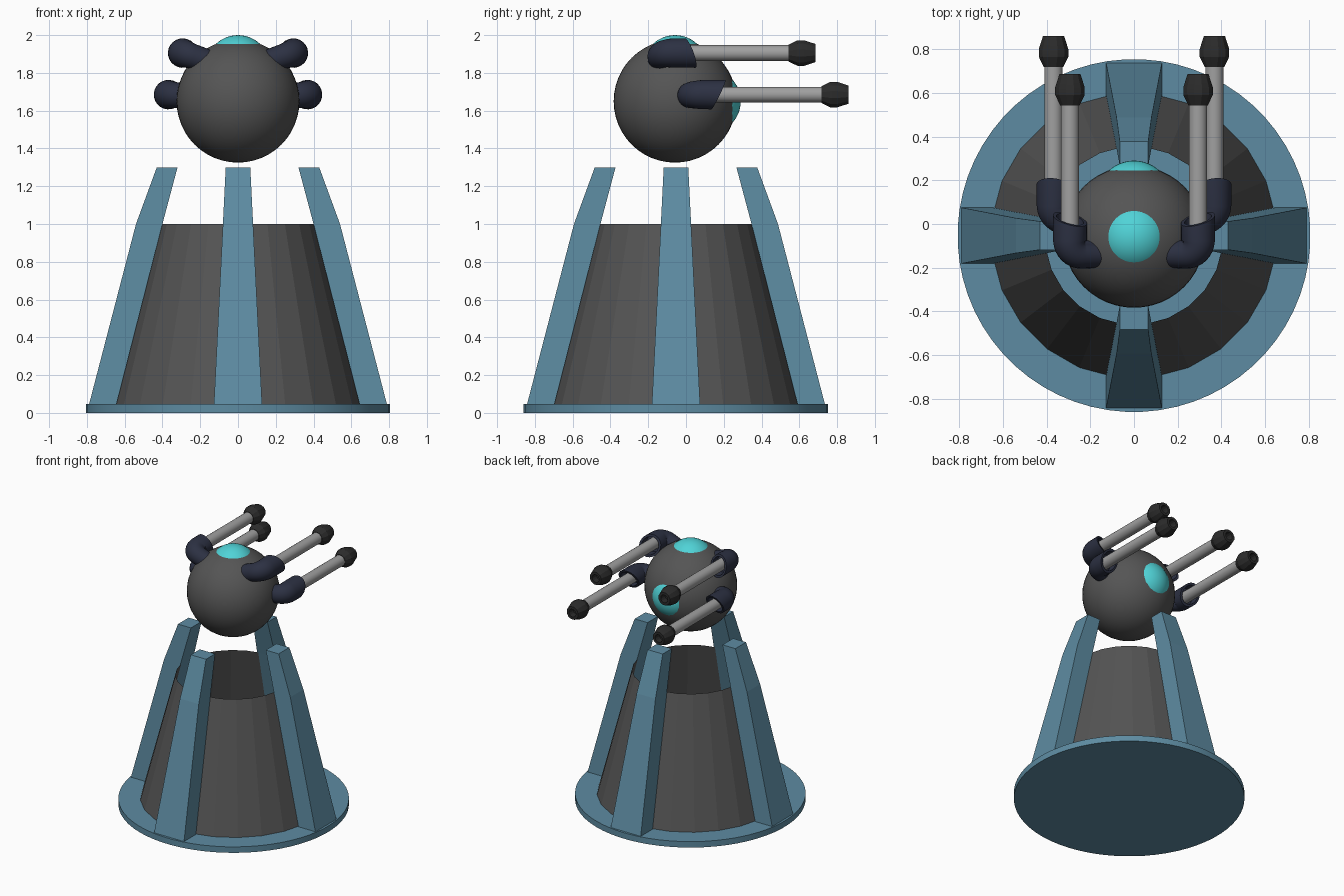
import bpy, bmesh, math
from mathutils import Vector, Matrix

if "Cube" in bpy.data.objects:
    bpy.data.objects.remove(bpy.data.objects["Cube"])

CY = -0.053  # y of the tower axis


def material(name, rgb):
    m = bpy.data.materials.new(name)
    m.diffuse_color = (*rgb, 1)
    m.use_nodes = True
    m.node_tree.nodes["Principled BSDF"].inputs["Base Color"].default_value = m.diffuse_color
    return m


BLUE = material("steel_blue", (0.11, 0.26, 0.36))
DARK = material("dark_grey", (0.09, 0.09, 0.09))
CYAN = material("cyan", (0.08, 0.65, 0.68))
NAVY = material("navy", (0.025, 0.03, 0.055))
BLACK = material("black", (0.025, 0.025, 0.025))
LIGHT = material("light_grey", (0.35, 0.35, 0.35))


def finish(name, bm, mat, angle=None):
    bmesh.ops.recalc_face_normals(bm, faces=bm.faces)
    me = bpy.data.meshes.new(name)
    bm.to_mesh(me)
    bm.free()
    ob = bpy.data.objects.new(name, me)
    bpy.context.collection.objects.link(ob)
    me.materials.append(mat)
    if angle:
        bpy.ops.object.select_all(action='DESELECT')
        ob.select_set(True)
        bpy.context.view_layer.objects.active = ob
        bpy.ops.object.shade_smooth_by_angle(angle=math.radians(angle))
    return ob


def skin(bm, rings, cap_start=True, cap_end=True):
    """Join rings of points into a surface."""
    vs = [[bm.verts.new(p) for p in r] for r in rings]
    n = len(vs[0])
    for a, b in zip(vs, vs[1:]):
        for i in range(n):
            j = (i + 1) % n
            bm.faces.new((a[i], a[j], b[j], b[i]))
    if cap_start:
        bm.faces.new(vs[0])
    if cap_end:
        bm.faces.new(vs[-1])


def lathe(name, profile, segs, origin, mat, angle=None, along_y=False, caps=True):
    """Turn (radius, height) points around z, or around y."""
    bm = bmesh.new()
    rot = Matrix.Rotation(-math.pi / 2, 3, 'X') if along_y else Matrix.Identity(3)
    rings = []
    for r, h in profile:
        ring = []
        for i in range(segs):
            a = 2 * math.pi * (i + 0.5) / segs
            ring.append(Vector(origin) + rot @ Vector((r * math.cos(a), r * math.sin(a), h)))
        rings.append(ring)
    skin(bm, rings, caps, caps)
    return finish(name, bm, mat, angle)


def ball(name, radius, loc, mat):
    bm = bmesh.new()
    bmesh.ops.create_uvsphere(bm, u_segments=48, v_segments=24, radius=radius)
    bmesh.ops.translate(bm, verts=bm.verts, vec=loc)
    return finish(name, bm, mat, 60)


# Base plate and open faceted tower
lathe("base_plate", [(0.807, 0), (0.807, 0.046)], 64, (0, CY, 0), BLUE, 30)
lathe("tower_wall", [(0.655, 0.04), (0.408, 1.0)], 24, (0, CY, 0), DARK, caps=False)

# Four bent buttresses: (height, inner radius, outer radius, half width)
LEG = [(0.04, 0.645, 0.79, 0.128), (1.0, 0.40, 0.54, 0.08), (1.3, 0.32, 0.43, 0.065)]
for k in range(4):
    bm = bmesh.new()
    skin(bm, [[(i, -w, z), (o, -w, z), (o, w, z), (i, w, z)] for z, i, o, w in LEG])
    bmesh.ops.transform(bm, verts=bm.verts, matrix=Matrix.Translation((0, CY, 0))
                        @ Matrix.Rotation(k * math.pi / 2, 4, 'Z'))
    finish("buttress_%d" % (k + 1), bm, BLUE)

# Floating head with top and aiming lenses
ball("head", 0.325, (0, CY - 0.005, 1.65), DARK)
ball("top_lens", 0.17, (0, CY - 0.005, 1.83), CYAN)
ball("aiming_lens", 0.17, (0, CY + 0.173, 1.65), CYAN)


def elbow(name, side, centre, inward, end_y, slant_x, slant_z):
    """Curved socket leaving the head, turning to face +y, with a slanted mouth."""
    centre = Vector(centre)
    d = Vector(inward)
    length, d = d.length, d.normalized()
    y = Vector((0, 1, 0))
    bi = d.cross(y)
    R = 0.06
    path = [(centre + d * length, -d, 0.062)]
    for i in range(9):
        a = math.pi / 2 * i / 8
        p = centre + d * R * (1 - math.sin(a)) + y * R * (1 - math.cos(a))
        path.append((p, -d * math.cos(a) + y * math.sin(a), 0.066 + 0.011 * i / 8))
    mouth = Vector((centre.x, end_y, centre.z))
    path += [(mouth, y, 0.078), (mouth, y, 0.062), (mouth - y * 0.06, y, 0.06)]
    rings = []
    for k, (p, t, r) in enumerate(path):
        n = bi.cross(t)
        ring = []
        for i in range(24):
            a = 2 * math.pi * i / 24
            off = (n * math.cos(a) + bi * math.sin(a)) * r
            if k >= len(path) - 3:
                off.y += slant_x * side * off.x + slant_z * off.z
            ring.append(p + off)
        rings.append(ring)
    bm = bmesh.new()
    skin(bm, rings)
    finish(name, bm, NAVY, 40)


# Two guns per side: x, z, bend y, inward vector, mouth y, mouth slants, muzzle end y
GUNS = {
    "upper": (0.293, 1.905, -0.138, (-0.15, 0, -0.05), 0.022, 0.25, -0.35, 0.685),
    "lower": (0.368, 1.685, 0.02, (-0.14, 0, -0.01), 0.172, 0.1, 0.48, 0.86),
}
for level, (x, z, by, inw, my, sx, sz, tip) in GUNS.items():
    for side, word in ((-1, "left"), (1, "right")):
        tag = "%s_%s" % (level, word)
        elbow(tag + "_socket", side, (side * x, by, z), (side * inw[0], 0, inw[2]), my, sx, sz)
        o = (side * x, 0, z)
        lathe(tag + "_barrel", [(0.042, my - 0.12), (0.042, tip - 0.12)], 20, o, LIGHT, 30, True)
        # Muzzle with a shallow bore
        lathe(tag + "_muzzle", [(0.046, tip - 0.142), (0.07, tip - 0.095), (0.07, tip - 0.06),
                                (0.05, tip), (0.03, tip), (0.028, tip - 0.05)],
              12, o, BLACK, 20, True)
